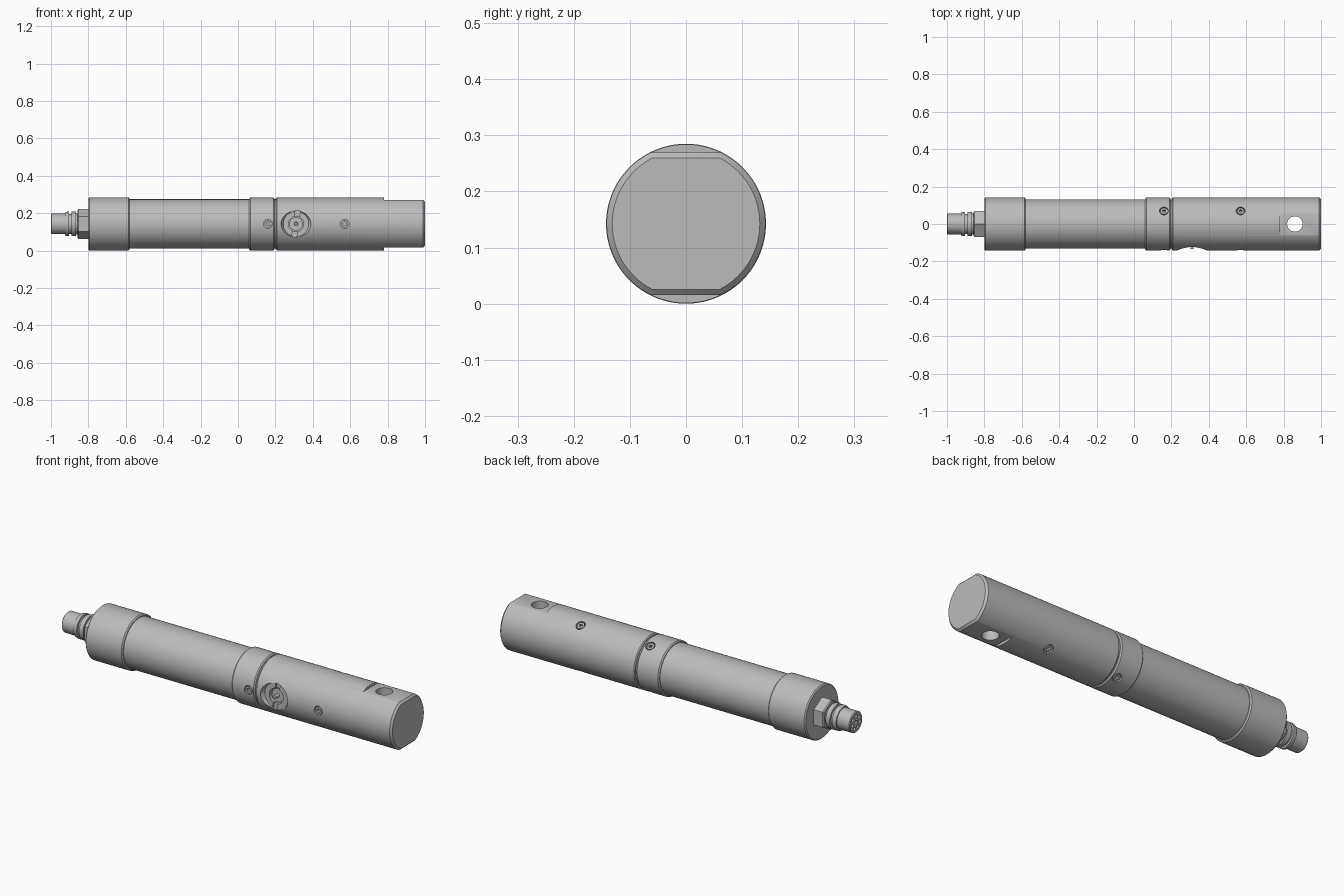
import bpy, bmesh, math
from mathutils import Matrix, Vector

cube = bpy.data.objects.get("Cube")
if cube:
    bpy.data.objects.remove(cube)

AXIS = 0.1425          # height of the long axis
R = 0.1415             # main body radius

steel = bpy.data.materials.new("satin_grey_metal")
steel.use_nodes = True
steel.diffuse_color = (0.5, 0.5, 0.5, 1)
steel.node_tree.nodes["Principled BSDF"].inputs["Base Color"].default_value = (0.5, 0.5, 0.5, 1)


def finish(name, bm):
    bmesh.ops.recalc_face_normals(bm, faces=bm.faces)
    mesh = bpy.data.meshes.new(name)
    bm.to_mesh(mesh)
    bm.free()
    mesh.materials.append(steel)
    ob = bpy.data.objects.new(name, mesh)
    bpy.context.collection.objects.link(ob)
    return ob


def lathe(name, profile, sides=96):
    """Solid of revolution about the long axis from (x, radius) pairs."""
    bm = bmesh.new()
    rings = []
    for x, r in profile:
        angles = [2 * math.pi * i / sides for i in range(sides)]
        rings.append([bm.verts.new((x, r * math.sin(a), AXIS + r * math.cos(a))) for a in angles])
    for a, b in zip(rings, rings[1:]):
        for i in range(sides):
            j = (i + 1) % sides
            bm.faces.new((a[i], a[j], b[j], b[i]))
    bm.faces.new(rings[0])
    bm.faces.new(rings[-1])
    return finish(name, bm)


def sleeve(name, x0, x1, r, c=0.006):
    return lathe(name, [(x0, r - c), (x0 + c, r), (x1 - c, r), (x1, r - c)])


def radial(x, degrees):
    """Frame on the axis whose local z points outward; 0 is up, -90 the front."""
    return Matrix.Translation((x, 0, AXIS)) @ Matrix.Rotation(-math.radians(degrees), 4, "X")


def drum(name, frame, z0, z1, r0, r1=None, sides=40):
    bm = bmesh.new()
    bmesh.ops.create_cone(bm, cap_ends=True, segments=sides, radius1=r0,
                          radius2=r0 if r1 is None else r1, depth=z1 - z0,
                          matrix=frame @ Matrix.Translation((0, 0, (z0 + z1) / 2)))
    return finish(name, bm)


def block(name, frame, centre, size):
    bm = bmesh.new()
    bmesh.ops.create_cube(bm, matrix=frame @ Matrix.Translation(centre) @ Matrix.Diagonal((*size, 1)))
    return finish(name, bm)


def cut(ob, cutters):
    """Subtract the cutters, bake the result and discard the cutters."""
    for c in cutters:
        c.hide_render = True
        mod = ob.modifiers.new("cut", "BOOLEAN")
        mod.operation, mod.solver, mod.object = "DIFFERENCE", "EXACT", c
    bpy.context.view_layer.update()
    graph = bpy.context.evaluated_depsgraph_get()
    baked = bpy.data.meshes.new_from_object(ob.evaluated_get(graph))
    ob.modifiers.clear()
    ob.data = baked
    for c in cutters:
        bpy.data.objects.remove(c)


def flat_cutter(sign):
    """Prism that mills a flat with a bevelled end on one side of the tip."""
    outline = [(0.78, 0.127), (0.99, 0.127), (1.02, 0.097), (1.02, 0.2), (0.78, 0.2)]
    bm = bmesh.new()
    face = bm.faces.new([bm.verts.new((x, -0.2, AXIS + sign * z)) for x, z in outline])
    out = bmesh.ops.extrude_face_region(bm, geom=[face])["geom"]
    moved = [v for v in out if isinstance(v, bmesh.types.BMVert)]
    bmesh.ops.translate(bm, verts=moved, vec=Vector((0, 0.4, 0)))
    return finish("flat_cutter", bm)


# Main sleeves
end_cap = sleeve("end_cap", -0.80, -0.58, AXIS)
tube = lathe("tube", [(-0.59, 0.132), (0.07, 0.132)])
collar = sleeve("collar", 0.06, 0.195, R)
groove = lathe("groove_neck", [(0.18, 0.132), (0.22, 0.132)])
head = lathe("head_body", [(0.203, R - 0.005), (0.208, R), (0.99, R), (1.0, R - 0.01)])
parts = [end_cap, tube, collar, groove, head]

# Screws: three around the collar and three around the head
holes = {0.16: [], 0.57: []}
for x in holes:
    for angle in (-90, 30, 150):
        frame = radial(x, angle)
        holes[x].append(drum("screw_hole", frame, 0.115, 0.16, 0.024))
        screw = drum("socket_screw", frame, 0.11, R - 0.003, 0.019)
        cut(screw, [drum("socket", frame, 0.125, 0.16, 0.010, sides=6)])
        parts.append(screw)
cut(collar, holes[0.16])

# Head: milled flats, cross hole and front port with slots
port = radial(0.31, -90)
tilted = port @ Matrix.Rotation(math.radians(-8), 4, "Z")
cut(head, holes[0.57] + [
    flat_cutter(1), flat_cutter(-1),
    drum("cross_hole", radial(0.86, 0), -0.2, 0.2, 0.041, sides=48),
    drum("port_dish", port, 0.121, 0.145, 0.068, 0.082, sides=64),
    drum("port_bore", port, 0.085, 0.15, 0.041, sides=48),
    block("port_slot", tilted, (0, 0, 0.125), (0.026, 0.14, 0.03))])
parts.append(drum("port_plug", port, 0.08, 0.108, 0.036))
parts.append(drum("port_pin", port, 0.08, 0.134, 0.012, 0.008, sides=24))

# Cable connector: hex nut, ridged barrel and contact holes
parts.append(lathe("hex_nut", [(-0.857, 0.075), (-0.852, 0.081), (-0.79, 0.081)], 6))
barrel = lathe("connector_barrel", [
    (-1.0, 0.051), (-0.996, 0.055), (-0.925, 0.055), (-0.925, 0.061), (-0.915, 0.065),
    (-0.903, 0.065), (-0.903, 0.053), (-0.89, 0.053), (-0.89, 0.065), (-0.866, 0.065),
    (-0.866, 0.056), (-0.79, 0.056)], 64)
contacts = []
for i in range(8):
    a = 2 * math.pi * i / 7
    r = 0.033 if i < 7 else 0
    spot = Matrix.Translation((-1.0, r * math.sin(a), AXIS + r * math.cos(a)))
    contacts.append(drum("contact_hole", spot @ Matrix.Rotation(math.pi / 2, 4, "Y"),
                         -0.02, 0.03, 0.009, sides=16))
cut(barrel, contacts)
parts.append(barrel)

# Smooth round walls while keeping machined edges sharp
bpy.ops.object.select_all(action="DESELECT")
for ob in parts:
    ob.select_set(True)
bpy.context.view_layer.objects.active = head
bpy.ops.object.shade_smooth_by_angle(angle=math.radians(25))
